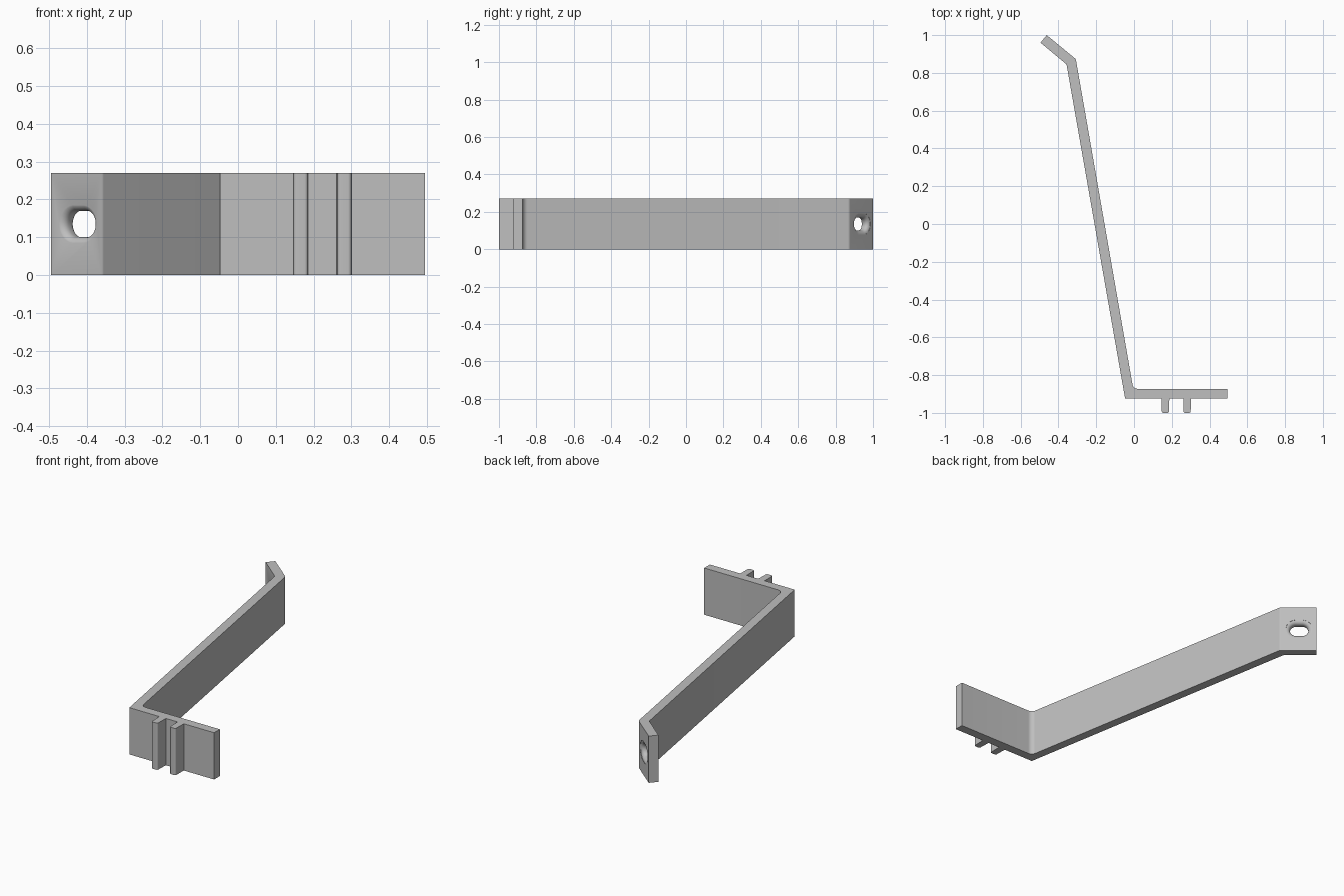
import bpy, bmesh, math
from mathutils import Vector

old = bpy.data.objects.get("Cube")
if old:
    bpy.data.objects.remove(old, do_unlink=True)

HEIGHT, THICK = 0.27, 0.052

grey = bpy.data.materials.new("light grey")
grey.use_nodes = True
colour = (0.52, 0.52, 0.52, 1)
grey.diffuse_color = colour
grey.node_tree.nodes["Principled BSDF"].inputs["Base Color"].default_value = colour


def rounded(points, steps=6):
    """Outline from (x, y, fillet radius) corners."""
    out = []
    for i, (x, y, r) in enumerate(points):
        p = Vector((x, y))
        if not r:
            out.append(p)
            continue
        a = (Vector(points[i - 1][:2]) - p).normalized()
        b = (Vector(points[(i + 1) % len(points)][:2]) - p).normalized()
        half = a.angle(b) / 2
        centre = p + (a + b).normalized() * (r / math.sin(half))
        start = p + a * (r / math.tan(half)) - centre
        end = p + b * (r / math.tan(half)) - centre
        for k in range(steps + 1):
            t = k / steps
            out.append(centre + start.lerp(end, t).normalized() * r)
    return out


def make_object(name, rings):
    """Loft closed rings and cap both ends."""
    bm = bmesh.new()
    loops = [[bm.verts.new(p) for p in ring] for ring in rings]
    n = len(loops[0])
    for low, high in zip(loops, loops[1:]):
        for i in range(n):
            j = (i + 1) % n
            bm.faces.new((low[i], low[j], high[j], high[i]))
    bm.faces.new(loops[0])
    bm.faces.new(loops[-1])
    bmesh.ops.recalc_face_normals(bm, faces=bm.faces)
    mesh = bpy.data.meshes.new(name)
    bm.to_mesh(mesh)
    bm.free()
    mesh.materials.append(grey)
    obj = bpy.data.objects.new(name, mesh)
    bpy.context.collection.objects.link(obj)
    return obj


def extrude(name, points):
    outline = rounded(points)
    return make_object(name, [[(p.x, p.y, z) for p in outline] for z in (0, HEIGHT)])


# Bent strip: front plate, long arm and angled mounting tab
strip = extrude("bent_strip", [
    (0.495, -0.925, 0), (0.495, -0.873, 0), (-0.004, -0.873, 0.03),
    (-0.308, 0.873, 0.02), (-0.462, 1.0, 0), (-0.495, 0.96, 0),
    (-0.357, 0.845, 0.02), (-0.047, -0.925, 0)])

# Two locating ribs on the front plate
for side, left, right in (("right", 0.145, 0.187), ("left", 0.261, 0.302)):
    extrude(side + "_rib", [
        (left, -0.92, 0), (left + 0.002, -1.0, 0.009),
        (right - 0.002, -1.0, 0.009), (right, -0.92, 0)])

# Slotted screw hole with rounded rims, cut through the tab
centre = Vector((-0.407, 0.919, HEIGHT / 2))
along = Vector((-0.766, 0.643, 0))
through = Vector((0.643, 0.766, 0))
FILLET, STRAIGHT, RADIUS, SEGS = 0.022, 0.015, 0.035, 32


def slot_ring(depth, grow):
    ring = []
    for k in range(SEGS):
        a = 2 * math.pi * (k + 0.5) / SEGS
        u = (RADIUS + grow) * math.cos(a) + math.copysign(STRAIGHT, math.cos(a))
        ring.append(centre + along * u + through * depth
                    + Vector((0, 0, (RADIUS + grow) * math.sin(a))))
    return ring


flare = [(THICK / 2 - FILLET * (1 - math.sin(a)), FILLET * (1 - math.cos(a)))
         for a in [math.pi / 2 * k / 7 for k in range(8)]]
flare.append((THICK / 2 + 0.02, FILLET))
rims = [(-d, g) for d, g in reversed(flare)] + flare
cutter = make_object("slot_cutter", [slot_ring(d, g) for d, g in rims])
cutter.hide_render = True
cutter.hide_set(True)
cut = strip.modifiers.new("slot", "BOOLEAN")
cut.operation = "DIFFERENCE"
cut.solver = "EXACT"
cut.object = cutter

# Bake the cut, drop the helper, then smooth the fillets only
bpy.context.view_layer.objects.active = strip
strip.select_set(True)
bpy.ops.object.modifier_apply(modifier=cut.name)
bpy.data.objects.remove(cutter, do_unlink=True)
for obj in bpy.context.scene.objects:
    obj.select_set(obj.type == "MESH")
bpy.ops.object.shade_smooth_by_angle(angle=math.radians(30))
